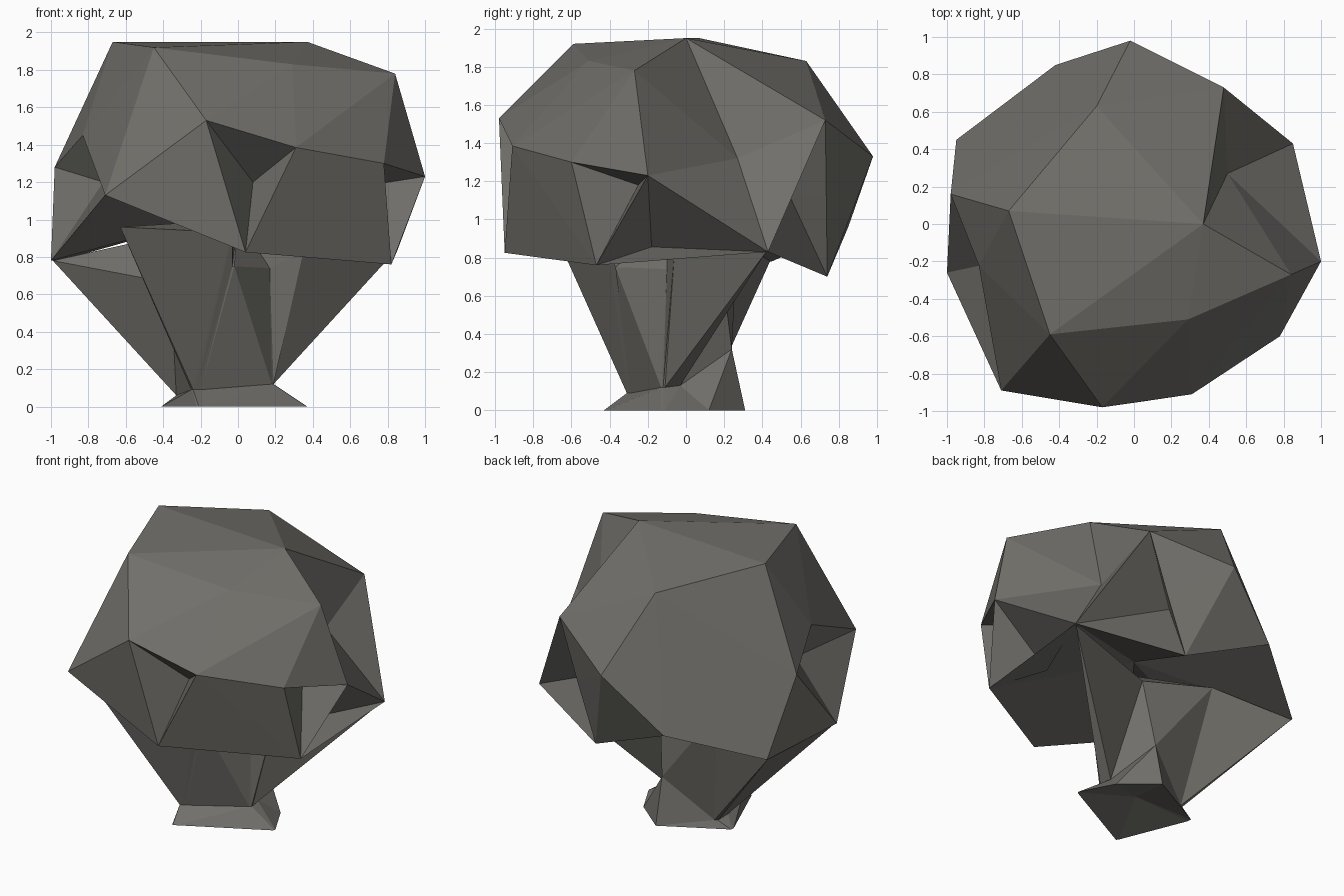
import bpy, bmesh

if "Cube" in bpy.data.objects:
    bpy.data.objects.remove(bpy.data.objects["Cube"])

# Dark stone-like grey
grey = bpy.data.materials.new("dark_grey")
grey.diffuse_color = (.165, .16, .145, 1)
grey.use_nodes = True
grey.node_tree.nodes["Principled BSDF"].inputs["Base Color"].default_value = grey.diffuse_color


def finish(bm, name):
    bmesh.ops.recalc_face_normals(bm, faces=bm.faces[:])
    mesh = bpy.data.meshes.new(name)
    bm.to_mesh(mesh)
    bm.free()
    mesh.materials.append(grey)
    bpy.context.collection.objects.link(bpy.data.objects.new(name, mesh))


# Canopy: faceted hull of its corners, going crown, middle, lower rim
corners = {
    "T1": (-.67, .07, 1.95), "T2": (.37, 0, 1.95), "T3": (-.45, -.59, 1.92),
    "T4": (.29, -.51, 1.83), "T5": (.84, -.27, 1.78), "T6": (-.2, .63, 1.83),
    "A": (-.02, .98, 1.33), "B": (.48, .73, 1.52), "D": (1, -.2, 1.23),
    "E": (.78, -.6, 1.3), "F": (.31, -.91, 1.385), "G": (-.17, -.98, 1.53),
    "H": (-.71, -.89, 1.13), "J": (-.98, .16, 1.28),
    "C": (.85, .43, .83), "I": (-1, -.26, .78), "K": (-.95, .45, .78),
    "L": (-.42, .85, .96), "M": (.19, .74, .7), "N": (.04, -.95, .825),
    "P": (.82, -.47, .76),
}
bm = bmesh.new()
vert = {k: bm.verts.new(p) for k, p in corners.items()}
bmesh.ops.convex_hull(bm, input=bm.verts[:])


def dent(rim, name, point):
    """Replace the faces inside a rim of corners by a fan to a new point."""
    ring = {vert[k] for k in rim.split()}
    faces = [f for f in bm.faces if all(v in ring for v in f.verts)]
    if not faces:
        return
    edges = [e for e in {e for f in faces for e in f.edges}
             if sum(f in faces for f in e.link_faces) == 1]
    pairs = [tuple(e.verts) for e in edges]
    bmesh.ops.delete(bm, geom=faces, context='FACES_KEEP_BOUNDARY')
    tip = vert[name] = bm.verts.new(point)
    for a, b in pairs:
        bm.faces.new((a, b, tip))


# Gaps between the leaf clumps
dent("T2 T5 D C B", "right", (.5, .27, 1.32))
dent("G F N", "front", (.08, -.66, 1.2))
dent("D E P", "side", (.68, -.25, 1.18))
dent("D C P", "lower", (.58, -.18, .85))
dent("T1 T3 J H", "W", (-.83, -.22, 1.45))
dent("W J I H", "left", (-.72, -.2, 1.2))
dent("A B C M", "edge", (.34, .735, 1.11))
dent("B C M edge", "back", (.15, .53, 1.15))
# Hollow underside
dent("N P C M L K I H", "under", (0, 0, 1.05))
finish(bm, "canopy")

# Trunk: columns of base, neck and branch tip, going round from the front
columns = [
    ((-.21, -.43, 0), (-.24, -.31, .09), (-.63, -.7, .96)),
    ((-.2, -.425, 0), (-.22, -.3, .09), (-.03, -.42, .93)),
    ((-.19, -.42, 0), (-.2, -.29, .09), (-.03, -.37, .75)),
    ((.36, -.13, 0), (.18, -.13, .12), (-.02, -.37, .75)),
    ((.37, -.12, 0), (.19, -.12, .12), (.17, -.1, .74)),
    ((.37, -.11, 0), (.19, -.11, .12), (.35, -.06, .83)),
    ((.25, .12, 0), (.17, -.03, .13), (.84, .42, .83)),
    ((.02, .31, 0), (.02, .24, .32), (.08, .18, .8)),
    ((-.39, .09, 0), (-.3, .11, .05), (-.43, .27, .9)),
    ((-.41, .08, 0), (-.32, .1, .05), (-.95, .44, .78)),
    ((-.41, .05, 0), (-.33, 0, .06), (-.99, -.26, .78)),
    ((-.22, -.42, 0), (-.25, -.29, .09), (-.36, -.25, .66)),
]
bm = bmesh.new()
cols = [[bm.verts.new(p) for p in c] for c in columns]
# Branches meet inside the canopy, the foot is hollowed underneath
hub = bm.verts.new((0, -.1, 1.0))
foot = bm.verts.new((-.04, -.03, .08))
for i, a in enumerate(cols):
    b = cols[(i + 1) % len(cols)]
    for k in range(2):
        bm.faces.new((a[k], b[k], b[k + 1]))
        bm.faces.new((a[k], b[k + 1], a[k + 1]))
    bm.faces.new((a[2], b[2], hub))
    bm.faces.new((b[0], a[0], foot))
finish(bm, "trunk")
